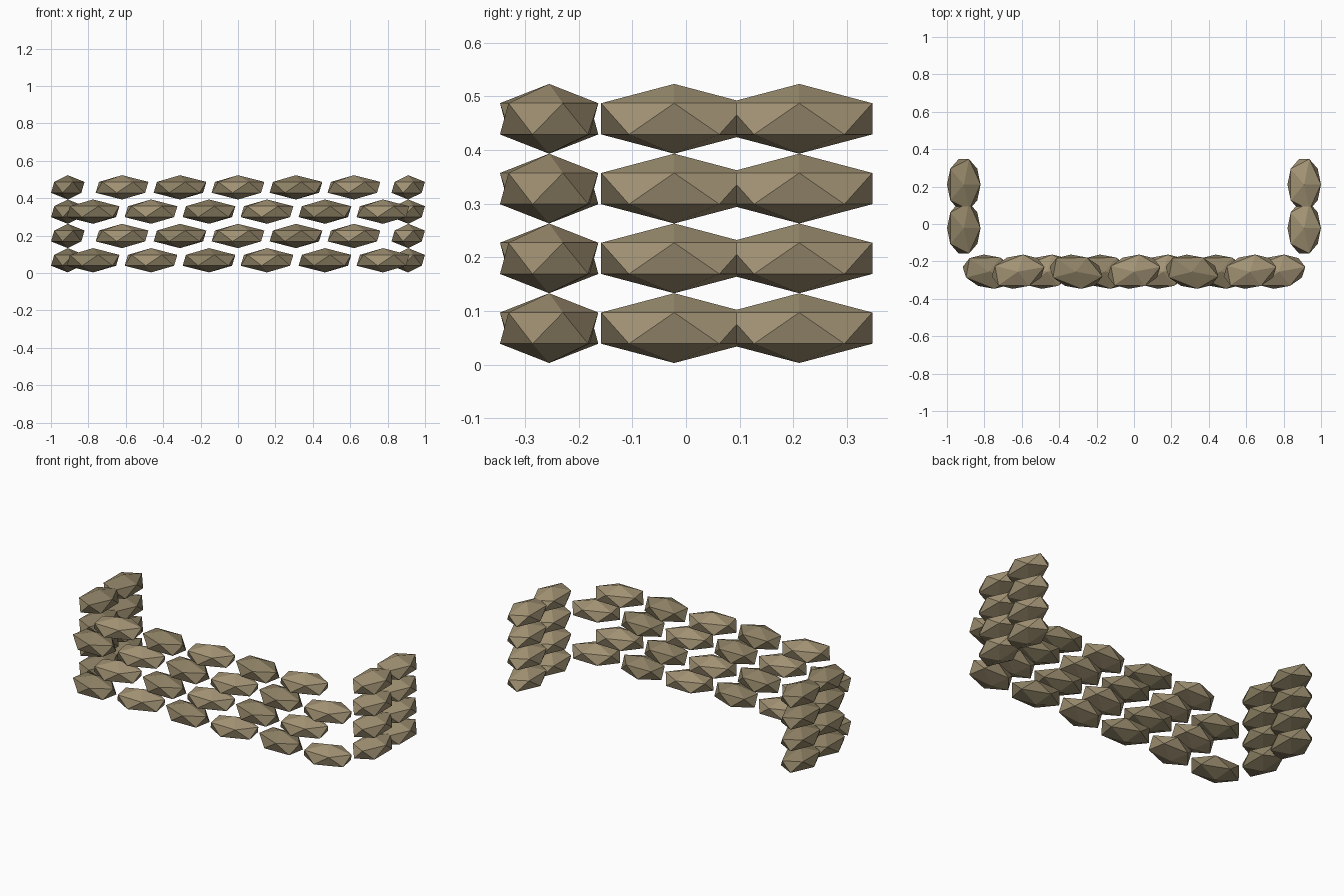
import bpy

if "Cube" in bpy.data.objects:
    bpy.data.objects.remove(bpy.data.objects["Cube"])

# Two tones of sackcloth
def cloth(name, rgb):
    m = bpy.data.materials.new(name)
    m.diffuse_color = (*rgb, 1)
    m.use_nodes = True
    m.node_tree.nodes["Principled BSDF"].inputs["Base Color"].default_value = m.diffuse_color
    return m

LIGHT = cloth("light_sackcloth", (0.36, 0.29, 0.175))
DARK = cloth("dark_sackcloth", (0.27, 0.22, 0.13))

LAYERS, STEP_Z, HALF_H = 4, 0.13, 0.065
LENGTH, WIDTH = 0.16, 0.10      # half sizes of a bag
SPACING, TWIST = 0.31, 0.18


def bag(name, loc, scale, twist, mat):
    bpy.ops.mesh.primitive_ico_sphere_add(subdivisions=1, radius=1, location=loc)
    o = bpy.context.object
    o.name = name
    o.scale = scale
    o.rotation_euler.z = twist
    o.data.materials.append(mat)


for layer in range(LAYERS):
    z = 0.068 + layer * STEP_Z
    # Front wall: staggered courses of six and five bags, twisted alternately
    count = 6 if layer % 2 == 0 else 5
    for i in range(count):
        light = (i + layer) % 2 == 1
        x = (i - (count - 1) / 2) * SPACING
        bag("front_sandbag", (x, -0.255, z), (LENGTH, WIDTH, HALF_H),
            TWIST if light else -TWIST, LIGHT if light else DARK)
    # Side returns: two bags deep on each end
    for side, mat in ((-1, DARK), (1, LIGHT)):
        for y in (-0.022, 0.211):
            bag("side_sandbag", (side * 0.91, y, z), (WIDTH, LENGTH, HALF_H), 0, mat)
